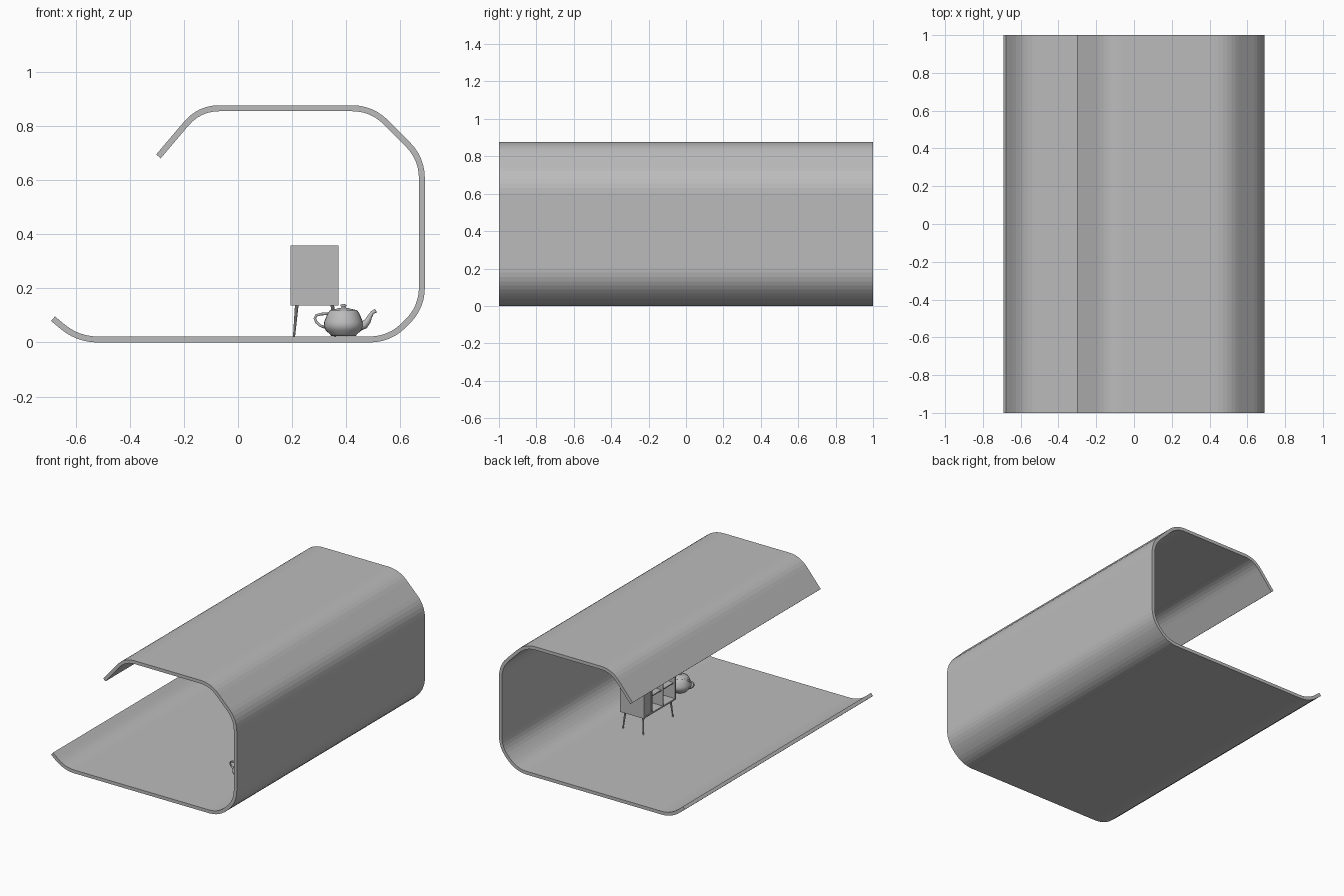
import bpy, bmesh, math
from mathutils import Vector

cube = bpy.data.objects.get("Cube")
if cube:
    bpy.data.objects.remove(cube, do_unlink=True)

grey = bpy.data.materials.new("plain grey")
GREY = (0.5, 0.5, 0.5, 1)
grey.diffuse_color = GREY
grey.use_nodes = True
grey.node_tree.nodes["Principled BSDF"].inputs["Base Color"].default_value = GREY


def add_object(name, bm, smooth=False):
    bmesh.ops.recalc_face_normals(bm, faces=bm.faces)
    mesh = bpy.data.meshes.new(name)
    bm.to_mesh(mesh)
    bm.free()
    mesh.materials.append(grey)
    for p in mesh.polygons:
        p.use_smooth = smooth
    ob = bpy.data.objects.new(name, mesh)
    bpy.context.collection.objects.link(ob)
    return ob


def box(name, lo, hi):
    lo, hi = Vector(lo), Vector(hi)
    bm = bmesh.new()
    bmesh.ops.create_cube(bm, size=1)
    for v in bm.verts:
        v.co = (lo + hi) / 2 + v.co * (hi - lo)
    return add_object(name, bm)


def rounded(corners, setback, steps=6):
    """Round every inner corner of an open path."""
    pts = [Vector(c) for c in corners]
    out = [pts[0]]
    for a, b, c in zip(pts, pts[1:], pts[2:]):
        p, q = b + (a - b).normalized() * setback, b + (c - b).normalized() * setback
        for i in range(steps + 1):
            t = i / steps
            out.append(p * (1 - t) ** 2 + b * 2 * t * (1 - t) + q * t ** 2)
    return out + [pts[-1]]


def tube(name, path, radii, sides=10):
    """Sweep a ring along a path lying in the xz plane, or a straight leg."""
    bm = bmesh.new()
    rings = []
    for i, p in enumerate(path):
        d = (path[min(i + 1, len(path) - 1)] - path[max(i - 1, 0)]).normalized()
        u = Vector((0, 1, 0))
        u = (u - d * u.dot(d)).normalized()
        w = d.cross(u)
        rings.append([bm.verts.new(p + (u * math.cos(a) + w * math.sin(a)) * radii[i])
                      for a in (math.tau * k / sides for k in range(sides))])
    for r, s in zip(rings, rings[1:]):
        for k in range(sides):
            n = (k + 1) % sides
            bm.faces.new((r[k], r[n], s[n], s[k]))
    bm.faces.new(rings[0])
    bm.faces.new(rings[-1])
    return add_object(name, bm, len(path) > 2)


def lathe(name, profile, centre, sides=24):
    bm = bmesh.new()
    vs = [bm.verts.new((r, 0, z)) for r, z in profile]
    es = [bm.edges.new(e) for e in zip(vs, vs[1:])]
    bmesh.ops.spin(bm, geom=vs + es, axis=(0, 0, 1), cent=(0, 0, 0),
                   angle=math.tau, steps=sides, use_duplicate=False)
    bmesh.ops.remove_doubles(bm, verts=bm.verts, dist=0.0002)
    bmesh.ops.translate(bm, verts=bm.verts, vec=centre)
    return add_object(name, bm, True)


# Shell: a bent sheet extruded along y
path = rounded([(-0.684, 0.088), (-0.592, 0.011), (0.56, 0.011), (0.68, 0.13),
                (0.68, 0.68), (0.495, 0.866), (-0.143, 0.866), (-0.294, 0.688)], 0.075)
HALF = 0.011
sides = ([], [])
for i, p in enumerate(path):
    d = (path[min(i + 1, len(path) - 1)] - path[max(i - 1, 0)]).normalized()
    n = Vector((d.y, -d.x)) * HALF
    sides[0].append(p + n)
    sides[1].append(p - n)
bm = bmesh.new()
ends = [[[bm.verts.new((p.x, y, p.y)) for p in s] for s in sides] for y in (-1, 1)]
for i in range(len(path) - 1):
    for (a, b) in ((ends[0][0], ends[1][0]), (ends[0][1], ends[1][1]),
                   (ends[0][0], ends[0][1]), (ends[1][0], ends[1][1])):
        bm.faces.new((a[i], a[i + 1], b[i + 1], b[i]))
for i in (0, -1):
    bm.faces.new((ends[0][0][i], ends[0][1][i], ends[1][1][i], ends[1][0][i]))
add_object("shell", bm)

# Cabinet, open towards -x
X0, X1, Y, Z0, Z1, T = 0.194, 0.372, 0.17, 0.136, 0.358, 0.01
box("cabinet_bottom", (X0, -Y, Z0), (X1, Y, Z0 + T))
box("cabinet_top", (X0, -Y, Z1 - T), (X1, Y, Z1))
box("cabinet_back", (X1 - T, -Y, Z0 + T), (X1, Y, Z1 - T))
for name, y in (("cabinet_side_right", -Y), ("cabinet_side_left", Y - T),
                ("cabinet_divider_right", -0.04), ("cabinet_divider_left", 0.08)):
    box(name, (X0, y, Z0 + T), (X1 - T, y + T, Z1 - T))
box("cabinet_door", (X0 + 0.002, 0.09, Z0 + T), (X0 + T, Y - T, Z1 - T))
for name, y0, y1, z in (("cabinet_shelf_wide", -Y + T, -0.04, 0.245),
                        ("cabinet_shelf_narrow", -0.03, 0.08, 0.245)):
    box(name, (X0 + T, y0, z), (X1 - T, y1, z + 0.007))

# Splayed tapering legs
CX = (X0 + X1) / 2
for sx in (-1, 1):
    for sy in (-1, 1):
        tube("cabinet_leg", [Vector((CX + sx * 0.066, sy * 0.145, Z0)),
                             Vector((CX + sx * 0.076, sy * 0.157, 0.021))], (0.007, 0.004))

# Teapot
PX, PY = 0.39, -0.49
centre = (PX, PY, 0)
lathe("teapot_body", [(0, 0.024), (0.045, 0.024), (0.05, 0.03), (0.066, 0.045), (0.073, 0.06),
                      (0.072, 0.075), (0.062, 0.1), (0.052, 0.118), (0.049, 0.12),
                      (0.047, 0.116)], centre)
lathe("teapot_lid", [(0.048, 0.118), (0.04, 0.122), (0.02, 0.126), (0.007, 0.129),
                     (0.007, 0.132), (0.012, 0.137), (0.009, 0.141), (0, 0.142)], centre)


def at_pot(pts):
    return [Vector((PX + x, PY, z)) for x, z in pts]


tube("teapot_handle", at_pot([(-0.058, 0.106), (-0.085, 0.105), (-0.101, 0.1), (-0.106, 0.089),
                              (-0.1, 0.075), (-0.087, 0.063), (-0.068, 0.055)]), [0.005] * 7)
tube("teapot_spout", at_pot([(0.06, 0.06), (0.078, 0.066), (0.09, 0.08), (0.098, 0.097),
                             (0.107, 0.111), (0.12, 0.118)]),
     (0.018, 0.016, 0.012, 0.009, 0.007, 0.008))
